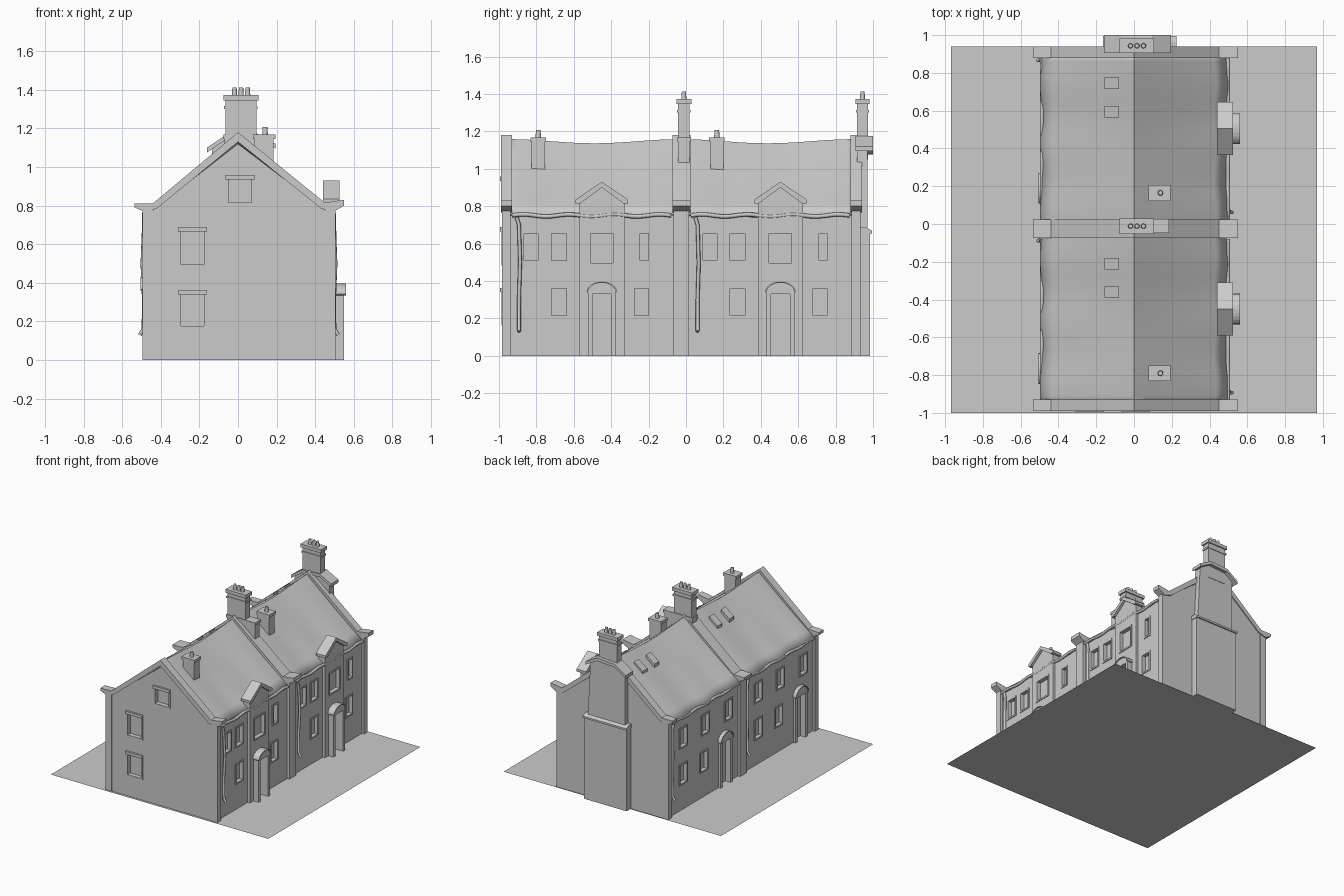
import bpy, bmesh, math

if "Cube" in bpy.data.objects:
    bpy.data.objects.remove(bpy.data.objects["Cube"])

def mesh_obj(name, bm):
    bmesh.ops.recalc_face_normals(bm, faces=bm.faces)
    me = bpy.data.meshes.new(name)
    bm.to_mesh(me)
    bm.free()
    ob = bpy.data.objects.new(name, me)
    bpy.context.collection.objects.link(ob)
    return ob

def add_prism(bm, pts, axis, a, b):
    """Extrude a 2D profile (u, z) along x or y from a to b."""
    put = (lambda u, z, t: (u, t, z)) if axis == 'y' else (lambda u, z, t: (t, u, z))
    lo = [bm.verts.new(put(u, z, a)) for u, z in pts]
    hi = [bm.verts.new(put(u, z, b)) for u, z in pts]
    bm.faces.new(lo)
    bm.faces.new(hi)
    n = len(pts)
    for i in range(n):
        j = (i + 1) % n
        bm.faces.new((lo[i], lo[j], hi[j], hi[i]))

def prism(name, pts, axis, a, b):
    bm = bmesh.new()
    add_prism(bm, pts, axis, a, b)
    return mesh_obj(name, bm)

def rect(u0, u1, z0, z1):
    return [(u0, z0), (u1, z0), (u1, z1), (u0, z1)]

def box(name, x0, x1, y0, y1, z0, z1):
    return prism(name, rect(x0, x1, z0, z1), 'y', y0, y1)

def cone(name, x, y, z0, z1, r0, r1):
    bpy.ops.mesh.primitive_cone_add(vertices=12, radius1=r0, radius2=r1, depth=z1 - z0,
                                    location=(x, y, (z0 + z1) / 2))
    bpy.context.object.name = name
    bpy.ops.object.shade_smooth_by_angle()

def tube(name, pts, r):
    cu = bpy.data.curves.new(name, 'CURVE')
    cu.dimensions = '3D'
    cu.bevel_depth = r
    cu.bevel_resolution = 2
    cu.use_fill_caps = True
    sp = cu.splines.new('POLY')
    sp.points.add(len(pts) - 1)
    for p, q in zip(sp.points, pts):
        p.co = (*q, 1)
    bpy.context.collection.objects.link(bpy.data.objects.new(name, cu))

cutters = bmesh.new()
def window(axis, face, out, u0, u1, z0, z1, back, sill=False):
    """Recess cutter plus a thin raised frame; out is the outward sign."""
    add_prism(cutters, rect(u0, u1, z0, z1), axis, back, face + out * 0.1)
    bm = bmesh.new()
    w = 0.012
    a, b = face - out * 0.015, face + out * 0.006
    for r in (rect(u0 - w, u0, z0 - w, z1 + w), rect(u1, u1 + w, z0 - w, z1 + w),
              rect(u0, u1, z1, z1 + w), rect(u0, u1, z0 - w, z0)):
        add_prism(bm, r, axis, a, b)
    if sill:
        add_prism(bm, rect(u0 - 0.015, u1 + 0.015, z1 - 0.005, z1 + 0.018), axis, a, face + out * 0.015)
    mesh_obj("window_frame", bm)

def door(y, face, out, depth, spring, rise):
    """Arched surround with a rectangular opening."""
    h, i = 0.075, 0.05
    arc = [(y + h * math.cos(t * math.pi / 12), spring + rise * math.sin(t * math.pi / 12))
           for t in range(13)]
    pts = [(y + i, 0), (y + h, 0)] + arc + [(y - h, 0), (y - i, 0),
                                          (y - i, spring - 0.005), (y + i, spring - 0.005)]
    prism("door_surround", pts, 'x', face - out * 0.01, face + out * depth)
    hood = [(y + (u - y) * 1.08, z + 0.006) for u, z in arc]
    prism("door_hood", hood + arc[::-1], 'x', face, face + out * (depth + 0.01))
    add_prism(cutters, rect(y - i, y + i, -0.05, spring - 0.005), 'x', face - out * 0.025, face + out * 0.1)

# Ground sheet
bm = bmesh.new()
bm.faces.new([bm.verts.new(p) for p in ((-.97, -1, 0), (.97, -1, 0), (.97, .94, 0), (-.97, .94, 0))])
mesh_obj("ground_sheet", bm)

# Main gabled body
walls = prism("house_walls", [(-.475, 0), (.485, 0), (.485, .75), (0, 1.12), (-.475, .75)], 'y', -.98, .93)
cut_targets = [walls]

# Sagging roof, one sheet per house
for y0, y1 in ((-.95, -.03), (-.03, .9)):
    bm = bmesh.new()
    nu, nv = 16, 24
    grid = []
    for j in range(nv + 1):
        t = j / nv
        sag = 0.022 * math.sin(math.pi * t) ** 2
        row = []
        for i in range(nu + 1):
            u = i / nu * 2 - 1
            x = u * (0.492 + 0.006 * math.sin(t * 17))
            z = 1.158 - 0.395 * abs(u) - sag * (1 - .6 * abs(u)) - 0.006 * math.sin(math.pi * abs(u))
            row.append(bm.verts.new((x, y0 + (y1 - y0) * t, z)))
        grid.append(row)
    for j in range(nv):
        for i in range(nu):
            bm.faces.new((grid[j][i], grid[j][i + 1], grid[j + 1][i + 1], grid[j + 1][i]))
    roof = mesh_obj("roof", bm)
    m = roof.modifiers.new("thickness", 'SOLIDIFY')
    m.thickness = 0.02
    bpy.context.view_layer.objects.active = roof
    roof.select_set(True)
    bpy.ops.object.shade_smooth_by_angle()
    roof.select_set(False)

# Gable copings with kneelers, and corner strips beneath them
coping = [(-.535, .81), (-.44, .812), (0, 1.18), (.45, .815), (.55, .83), (.55, .80),
          (.49, .765), (.43, .785), (0, 1.13), (-.42, .785), (-.48, .765), (-.535, .79)]
for y0, y1 in ((-.99, -.93), (-.073, .025), (.88, .94)):
    prism("gable_coping", coping, 'y', y0, y1)
    box("corner_strip", -.495, -.44, y0 + .006, y1 - .008, 0, .78)
    box("corner_strip", .45, .505, y0 + .006, y1 - .008, 0, .78)

# Everything that repeats for each house
for o in (0, .955):
    # Entrance bay with gablet
    c = -.45 + o
    cut_targets.append(prism("entrance_bay", [(c - .12, 0), (c + .12, 0), (c + .12, .82), (c, .91), (c - .12, .82)],
                             'x', .45, .505))
    prism("bay_gablet", [(c - .14, .835), (c, .93), (c + .14, .835), (c + .14, .815), (c + .115, .815),
                         (c, .90), (c - .115, .815), (c - .14, .815)], 'x', .44, .525)
    door(c, .505, 1, .045, .335, .055)
    window('x', .505, 1, c - .06, c + .06, .495, .655, .478)
    # Entrance-side windows
    for a, b, z0, z1 in ((-.865, -.79, .51, .655), (-.72, -.64, .51, .655), (-.245, -.2, .51, .655),
                         (-.72, -.64, .215, .36), (-.275, -.2, .215, .36)):
        window('x', .485, 1, a + o, b + o, z0, z1, .46)
    # Other long side: windows and arched door
    for m, z0, z1 in ((-.24, .51, .655), (-.52, .51, .655), (-.815, .51, .655),
                      (-.24, .215, .36), (-.5, .215, .36)):
        window('x', -.475, -1, m + o - .04, m + o + .04, z0, z1, -.45)
    door(-.765 + o, -.475, -1, .02, .36, .065)
    # Gutters and downpipes
    for s, x, y in ((1, .497, -.905), (-1, -.487, -.1)):
        tube("gutter", [(x, -.93 + o + k * .0425, .75 + .006 * math.sin(k * 1.1)) for k in range(21)], .011)
        tube("downpipe", [(x, y + o, .74), (x, y + o + .012, .70), (x + s * .008, y + o + .018, .5),
                          (x, y + o + .012, .3), (x + s * .003, y + o + .012, .16), (x + s * .022, y + o + .012, .13)], .01)
    # Small ridge-side chimney
    y = -.79 + o
    box("small_chimney", .085, .185, y - .035, y + .035, .98, 1.15)
    box("small_chimney_cap", .077, .193, y - .042, y + .042, 1.145, 1.168)
    cone("small_chimney_pot", .14, y, 1.165, 1.208, .015, .012)
    # Skylights on the far slope
    for y in (-.36, -.21):
        prism("skylight", [(-.155, 1.02), (-.08, 1.08), (-.08, 1.105), (-.155, 1.047)], 'y',
              y + o - .03, y + o + .03)

# Gable-end windows
for a, b, z0, z1 in ((-.05, .07, .815, .94), (-.295, -.175, .495, .67), (-.295, -.175, .175, .345)):
    window('y', -.98, -1, a, b, z0, z1, -.95, sill=True)

# Big chimney stacks with three pots each
for y0, y1 in ((-.043, .02), (.914, .973)):
    box("chimney_stack", -.065, .095, y0, y1, 1.05, 1.35)
    box("chimney_band", -.072, .102, y0 - .005, y1 + .005, 1.30, 1.315)
    box("chimney_cap", -.076, .106, y0 - .009, y1 + .009, 1.345, 1.372)
    for x in (-.018, .016, .05):
        cone("chimney_pot", x, (y0 + y1) / 2, 1.37, 1.412, .014, .011)
box("chimney_base", -.07, .18, -.043, .02, 1.0, 1.15)
box("chimney_base_ledge", -.075, .186, -.048, .026, 1.145, 1.168)

# Chimney breast on the back gable
box("breast_lower", -.16, .22, .92, .985, 0, .66)
prism("breast_ledge", [(.92, .655), (.995, .655), (.995, .67), (.965, .685), (.92, .685)], 'x', -.165, .225)
prism("breast_upper", [(-.135, .6), (.2, .6), (.175, 1.1), (.095, 1.17), (-.065, 1.17), (-.135, 1.09)], 'y', .915, .97)
prism("breast_shoulder", [(-.16, 1.075), (-.16, 1.1), (-.065, 1.165), (.095, 1.175), (.195, 1.12), (.195, 1.095),
                          (.095, 1.15), (-.065, 1.14)], 'y', .905, 1.0)

# Cut window and door recesses
cutter = mesh_obj("recess_cutter", cutters)
cutter.hide_render = True
cutter.hide_viewport = False
cutter.display_type = 'WIRE'
for ob in cut_targets:
    m = ob.modifiers.new("recesses", 'BOOLEAN')
    m.operation = 'DIFFERENCE'
    m.solver = 'EXACT'
    m.object = cutter
